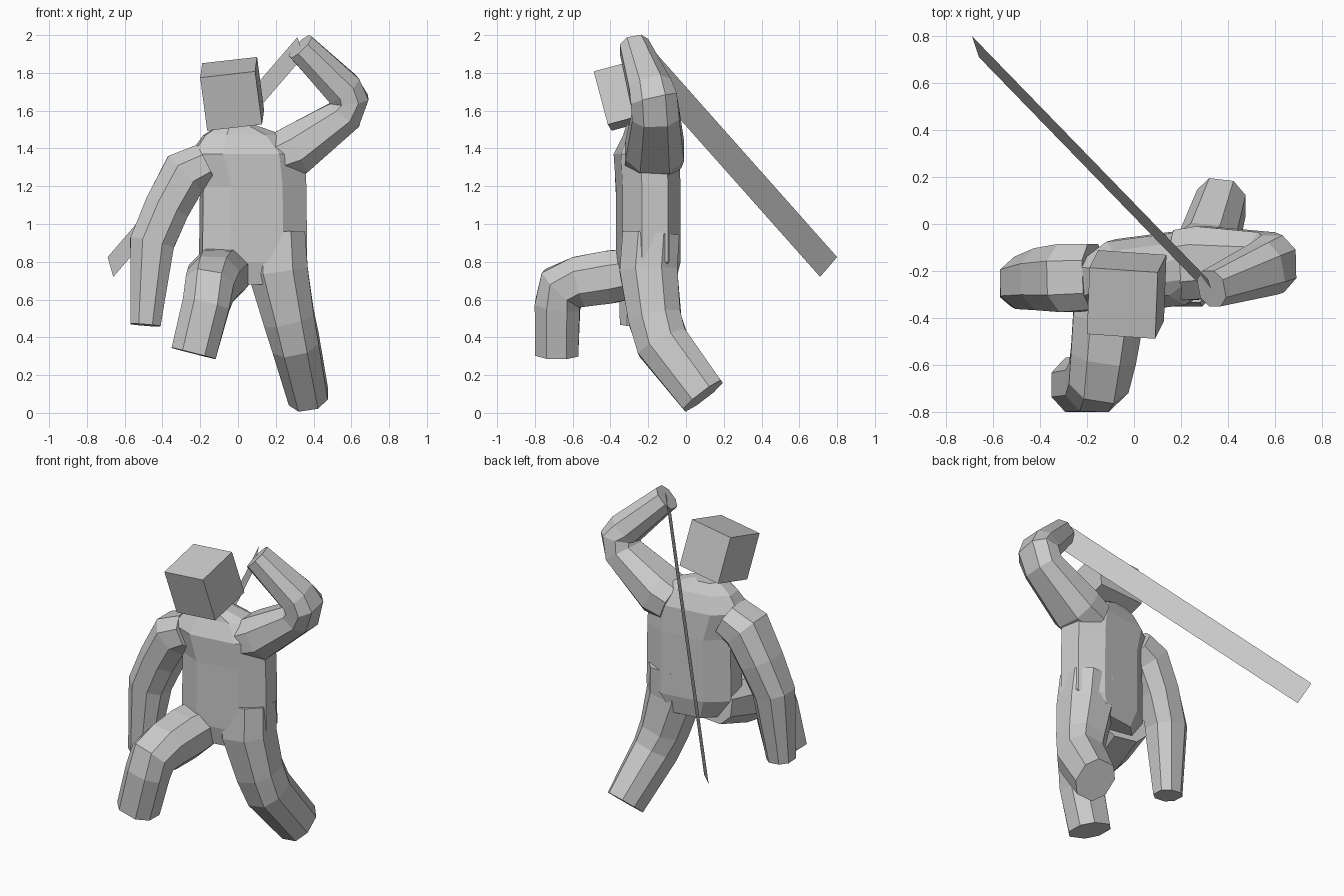
import bpy, bmesh
from mathutils import Vector, Matrix

if "Cube" in bpy.data.objects:
    bpy.data.objects.remove(bpy.data.objects["Cube"])

# Chamfered eight-sided cross-section shared by body parts
SECTION = [(1, .45), (.5, 1), (-.5, 1), (-1, .45),
           (-1, -.45), (-.5, -1), (.5, -1), (1, -.45)]


def finish(name, bm):
    bmesh.ops.recalc_face_normals(bm, faces=bm.faces)
    mesh = bpy.data.meshes.new(name)
    bm.to_mesh(mesh)
    bm.free()
    obj = bpy.data.objects.new(name, mesh)
    bpy.context.collection.objects.link(obj)
    return obj


def loft(name, stations, side, axis=None):
    """Tube through (x, y, z, half side, half depth); side is the width axis."""
    bm = bmesh.new()
    pts = [Vector(s[:3]) for s in stations]
    rings = []
    for i, (p, s) in enumerate(zip(pts, stations)):
        before = (p - pts[i - 1]).normalized() if i else Vector()
        after = (pts[i + 1] - p).normalized() if i + 1 < len(pts) else Vector()
        t = Vector(axis) if axis else (before + after).normalized()
        a = Vector(side)
        a = (a - t * a.dot(t)).normalized()
        b = t.cross(a)
        rings.append([bm.verts.new(p + a * u * s[3] + b * v * s[4])
                      for u, v in SECTION])
    n = len(SECTION)
    for r, q in zip(rings, rings[1:]):
        for j in range(n):
            k = (j + 1) % n
            bm.faces.new((r[j], r[k], q[k], q[j]))
    bm.faces.new(rings[0][::-1])
    bm.faces.new(rings[-1])
    return finish(name, bm)


# Torso with neck, slightly twisted
loft("torso", [(.07, -.20, .68, .19, .13),
               (.08, -.20, .80, .28, .155),
               (.08, -.20, 1.20, .275, .155),
               (.05, -.21, 1.37, .30, .155),
               (.03, -.21, 1.47, .21, .11),
               (-.01, -.23, 1.53, .08, .08)], (.99, .13, 0), (0, 0, 1))

# Arm raised behind the head
loft("raised_arm", [(.20, -.175, 1.35, .15, .12),
                    (.30, -.165, 1.39, .155, .135),
                    (.56, -.16, 1.575, .125, .10),
                    (.59, -.17, 1.66, .125, .10),
                    (.555, -.19, 1.715, .115, .10),
                    (.33, -.275, 1.94, .078, .078)], (0, 1, 0))

# Hanging arm
loft("hanging_arm", [(-.17, -.225, 1.32, .14, .11),
                     (-.28, -.23, 1.265, .145, .13),
                     (-.375, -.235, 1.09, .132, .12),
                     (-.455, -.25, .90, .112, .118),
                     (-.49, -.275, .465, .075, .08)], (0, 1, 0))

# Standing leg, stretched back
loft("back_leg", [(.205, -.185, .95, .15, .15),
                  (.212, -.198, .75, .158, .153),
                  (.27, -.165, .50, .135, .14),
                  (.305, -.125, .37, .125, .14),
                  (.372, .09, .09, .105, .125)], (1, 0, 0))

# Leg raised to the front, bent at the knee
loft("front_leg", [(-.07, -.18, .76, .15, .12),
                   (-.11, -.40, .72, .15, .14),
                   (-.13, -.56, .695, .14, .135),
                   (-.15, -.655, .66, .13, .135),
                   (-.17, -.68, .57, .125, .12),
                   (-.235, -.685, .315, .12, .115)], (1, 0, 0))

# Tilted cube head
bm = bmesh.new()
bmesh.ops.create_cube(bm, size=.293)
x = Vector((.29, -.02, .033)).normalized()
y = Vector((.015, .275, .075))
y = (y - x * y.dot(x)).normalized()
head = finish("head", bm)
head.data.transform(Matrix((x, y, x.cross(y))).transposed().to_4x4())
head.location = (-.031, -.30, 1.689)

# Flat blade held behind the back
bm = bmesh.new()
bm.faces.new([bm.verts.new(c) for c in ((.315, -.235, 1.99), (-.69, .80, .825),
                                        (-.66, .71, .72), (.345, -.325, 1.885))])
finish("blade", bm)
